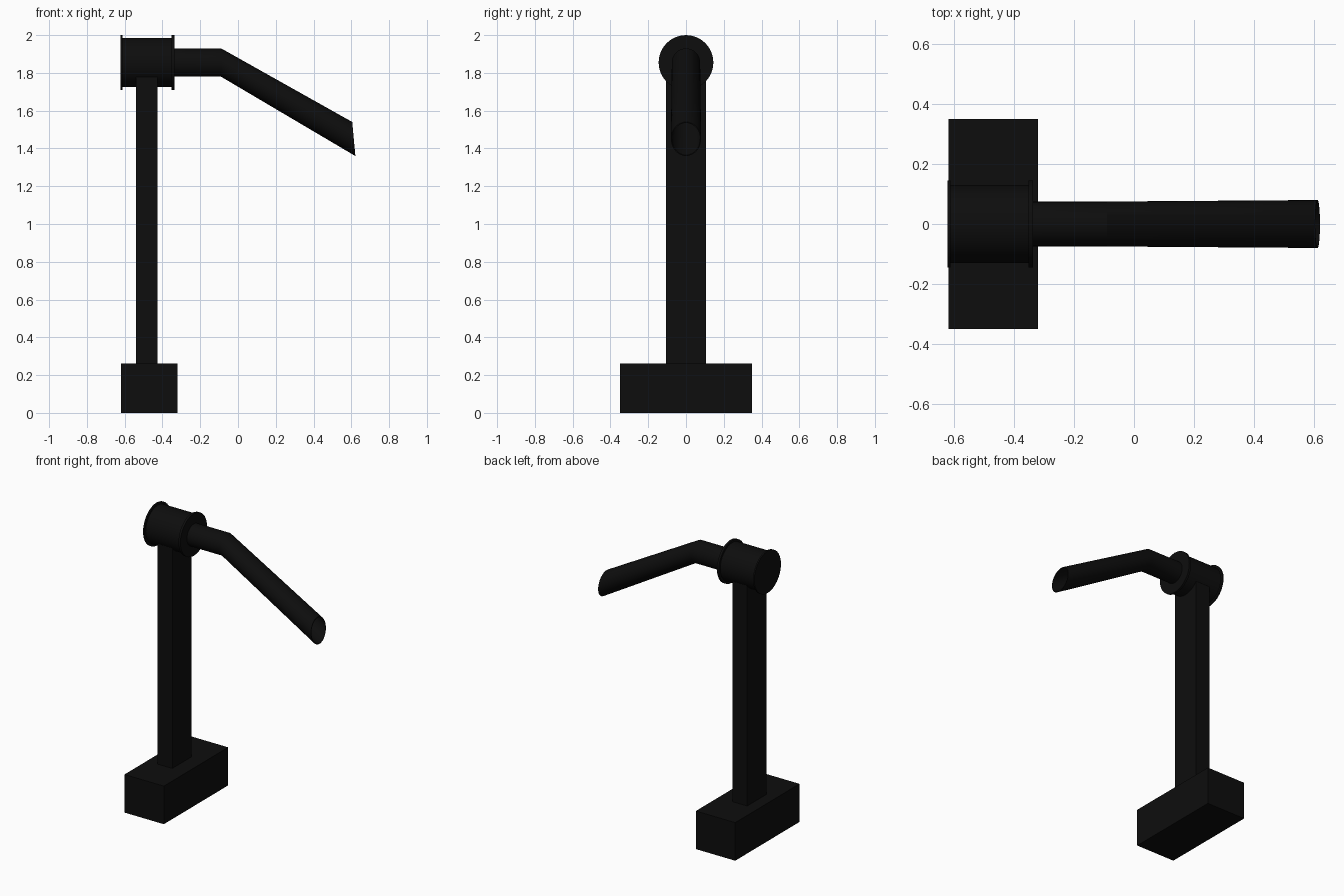
import bpy, bmesh, math
from mathutils import Vector

cube = bpy.data.objects.get("Cube")
if cube:
    bpy.data.objects.remove(cube)

SIDES = 32
AXIS_Z = 1.855

black = bpy.data.materials.new("matte_black")
black.use_nodes = True
tone = (0.004, 0.004, 0.004, 1)
black.diffuse_color = tone
black.node_tree.nodes["Principled BSDF"].inputs["Base Color"].default_value = tone


def finish(name, bm, smooth=False):
    bmesh.ops.recalc_face_normals(bm, faces=bm.faces)
    mesh = bpy.data.meshes.new(name)
    bm.to_mesh(mesh)
    bm.free()
    obj = bpy.data.objects.new(name, mesh)
    bpy.context.collection.objects.link(obj)
    mesh.materials.append(black)
    if smooth:
        bpy.ops.object.select_all(action='DESELECT')
        obj.select_set(True)
        bpy.context.view_layer.objects.active = obj
        bpy.ops.object.shade_smooth_by_angle(angle=math.radians(25))
    return obj


def box(name, low, high):
    low, high = Vector(low), Vector(high)
    bm = bmesh.new()
    bmesh.ops.create_cube(bm, size=1)
    bmesh.ops.scale(bm, vec=high - low, verts=bm.verts)
    bmesh.ops.translate(bm, vec=(low + high) / 2, verts=bm.verts)
    return finish(name, bm)


def loft(name, sections):
    """Round body along x; a section is (x, z, half width, half height, lean)."""
    bm = bmesh.new()
    rings = []
    for x, z, w, h, lean in sections:
        ring = []
        for i in range(SIDES):
            a = math.tau * i / SIDES
            ring.append(bm.verts.new((x + lean * math.sin(a), w * math.cos(a), z + h * math.sin(a))))
        rings.append(ring)
    for a, b in zip(rings, rings[1:]):
        for i in range(SIDES):
            j = (i + 1) % SIDES
            bm.faces.new((a[i], a[j], b[j], b[i]))
    bm.faces.new(rings[0])
    bm.faces.new(rings[-1])
    return finish(name, bm, smooth=True)


def disc(name, x0, x1, r):
    return loft(name, [(x, AXIS_Z, r, r, 0) for x in (x0, x1)])


# Foot and upright
box("base_block", (-0.62, -0.35, 0), (-0.32, 0.35, 0.262))
box("post", (-0.54, -0.105, 0.25), (-0.427, 0.105, AXIS_Z - 0.04))

# Drum with a flange at each end
disc("drum", -0.618, -0.34, 0.13)
disc("outer_flange", -0.622, -0.612, 0.145)
disc("inner_flange", -0.352, -0.337, 0.145)

# Bent spout with an open, slightly flared mouth
loft("spout", [
    (-0.345, AXIS_Z, 0.075, 0.075, 0),
    (-0.09, AXIS_Z, 0.075, 0.075, 0),
    (0.613, 1.45, 0.08, 0.09, -0.008),
    (0.613, 1.45, 0.075, 0.085, -0.008),
    (-0.08, AXIS_Z - 0.006, 0.07, 0.07, 0),
])
